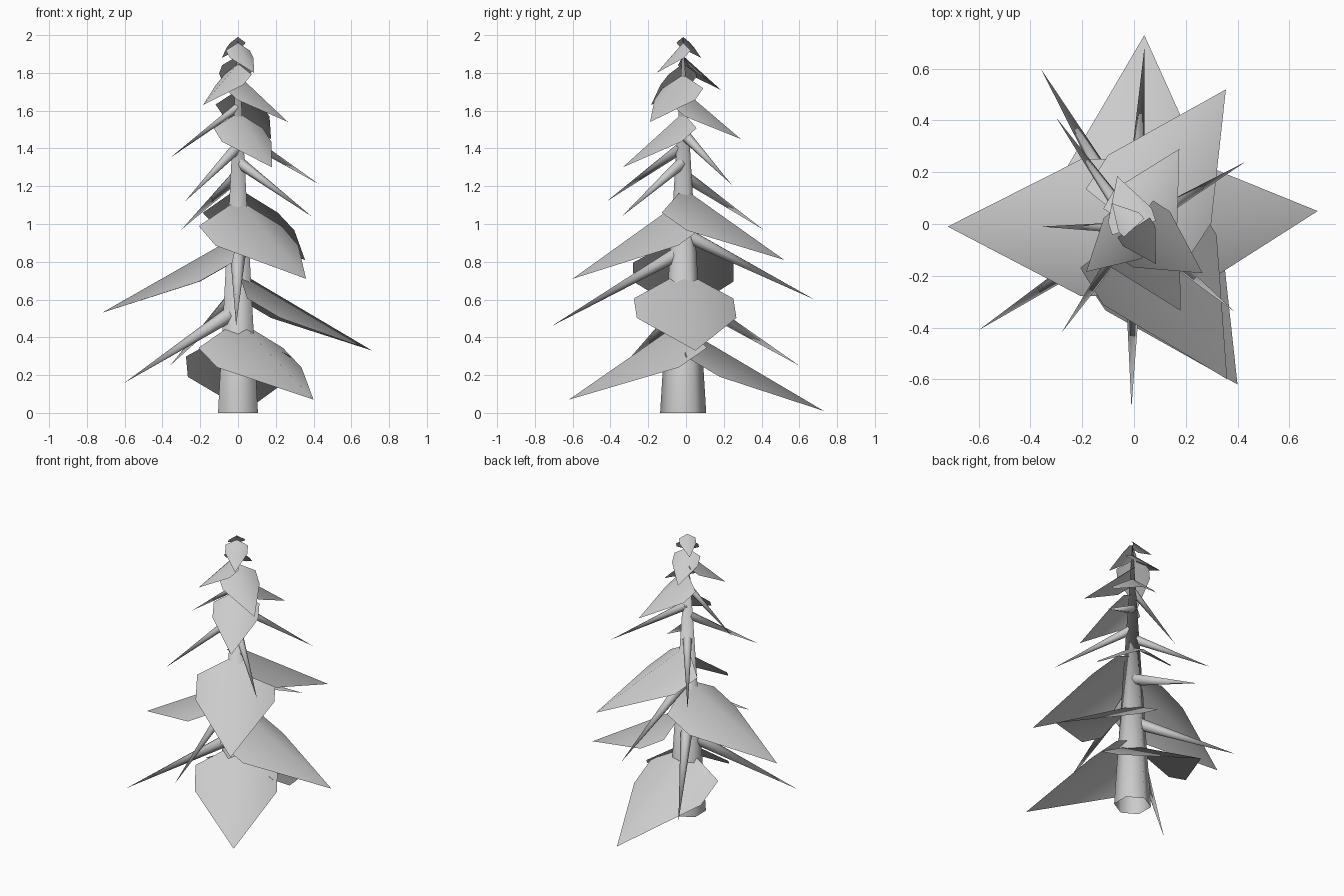
import bpy, bmesh, math
from mathutils import Vector

if "Cube" in bpy.data.objects:
    bpy.data.objects.remove(bpy.data.objects["Cube"])

AXIS = Vector((0, -0.015, 0))


def make_object(name, verts, faces):
    mesh = bpy.data.meshes.new(name)
    mesh.from_pydata(verts, [], faces)
    for p in mesh.polygons:
        p.use_smooth = True
    ob = bpy.data.objects.new(name, mesh)
    bpy.context.collection.objects.link(ob)
    return ob


def frame(root, tip):
    # length, forward, sideways and upward directions of a limb
    d = tip - root
    u = d.normalized()
    s = u.cross(Vector((0, 0, 1))).normalized()
    return d.length, u, s, s.cross(u)


def spike(name, root, tip, radius, sides=6, end=0.0):
    # open tapered tube from root to tip
    d = tip - root
    u = d.normalized()
    a = u.cross(Vector((0, 0, 1)))
    a = a.normalized() if a.length > 1e-4 else Vector((0, 1, 0))
    b = a.cross(u)
    ring = [root + radius * (a * math.cos(t) + b * math.sin(t))
            for t in (2 * math.pi * i / sides for i in range(sides))]
    return make_object(name, ring + [tip],
                       [((i + 1) % sides, i, sides) for i in range(sides)])


def frond(name, root, tip):
    # folded kite: ridge down the middle, two drooping sides
    L, u, s, v = frame(root, tip)
    pts = [root, tip]
    for side in (-1, 1):
        for along in (0.115, 0.36):
            pts.append(root + L * (u * along + s * side * 0.32 - v * 0.135))
    return make_object(name, pts, [(0, 1, 2), (2, 1, 3), (0, 4, 1), (4, 5, 1)])


# Trunk: six-sided, open at the bottom
spike("trunk", AXIS, AXIS + Vector((0, 0, 1.99)), 0.122)

# Fronds: root height, tip x, y, z
fronds = [
    (0.45, 0.04, 0.73, 0.01),
    (0.49, 0.40, -0.62, 0.07),
    (0.75, 0.71, 0.05, 0.33),
    (0.94, -0.72, -0.01, 0.53),
    (1.13, 0.36, -0.60, 0.71),
    (1.19, 0.355, 0.52, 0.81),
    (1.59, 0.18, -0.335, 1.30),
    (1.71, 0.175, 0.29, 1.45),
    (1.79, 0.265, -0.19, 1.54),
    (1.85, -0.185, -0.185, 1.63),
    (1.89, -0.065, 0.185, 1.71),
    (1.96, 0.085, -0.155, 1.80),
    (1.99, -0.085, 0.08, 1.88),
]
for i, (z, *tip) in enumerate(fronds):
    frond(f"frond_{i}", AXIS + Vector((0, 0, z)), Vector(tip))

# Bare branches: root height, tip x, y, z
branches = [
    (0.55, -0.60, -0.41, 0.16),
    (0.63, -0.36, 0.60, 0.25),
    (0.86, -0.01, -0.71, 0.46),
    (0.95, 0.04, 0.68, 0.60),
    (1.26, -0.30, 0.41, 0.97),
    (1.33, 0.39, -0.34, 1.04),
    (1.41, -0.28, -0.42, 1.12),
    (1.48, 0.43, 0.24, 1.21),
    (1.62, -0.36, -0.01, 1.35),
]
for i, (z, *tip) in enumerate(branches):
    root, tip = AXIS + Vector((0, 0, z)), Vector(tip)
    spike(f"branch_{i}", root, tip, 0.054 * (tip - root).length)
